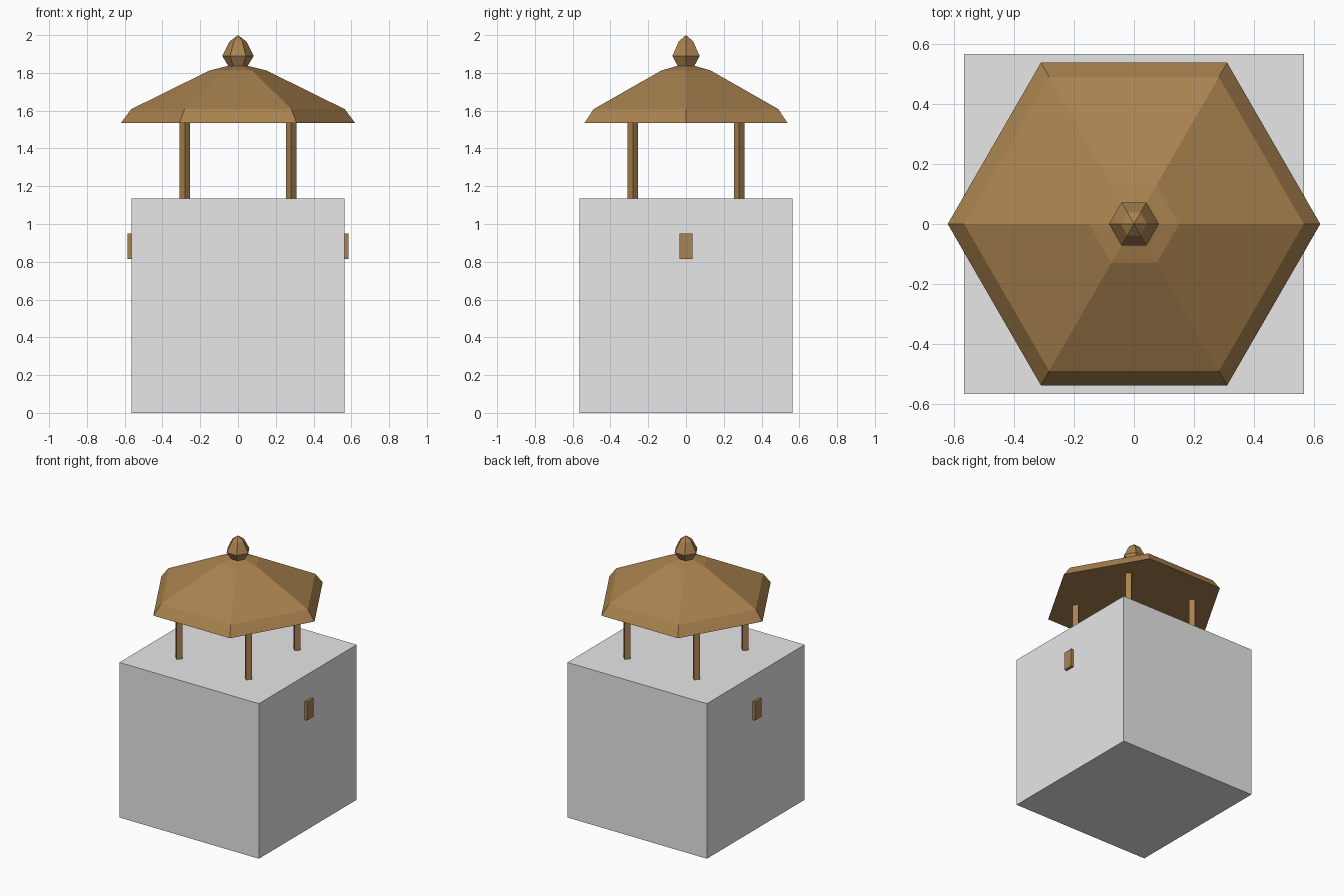
import bpy, bmesh, math

if "Cube" in bpy.data.objects:
    bpy.data.objects.remove(bpy.data.objects["Cube"])


def material(name, colour):
    m = bpy.data.materials.new(name)
    m.diffuse_color = (*colour, 1)
    m.use_nodes = True
    m.node_tree.nodes["Principled BSDF"].inputs["Base Color"].default_value = m.diffuse_color
    return m


stone = material("pale grey", (0.8, 0.8, 0.8))
wood = material("wood brown", (0.40, 0.225, 0.078))


def finish(name, bm, mat):
    bmesh.ops.recalc_face_normals(bm, faces=bm.faces)
    mesh = bpy.data.meshes.new(name)
    bm.to_mesh(mesh)
    bm.free()
    mesh.materials.append(mat)
    obj = bpy.data.objects.new(name, mesh)
    bpy.context.collection.objects.link(obj)
    return obj


def box(name, lo, hi, mat):
    bm = bmesh.new()
    bmesh.ops.create_cube(bm, size=1)
    for v in bm.verts:
        v.co = [(a + b) / 2 + c * (b - a) for a, b, c in zip(lo, hi, v.co)]
    return finish(name, bm, mat)


def turned(name, profile, sides, mat, centre=(0, 0)):
    """Stack flat-sided rings of (radius, height); zero radius makes a tip."""
    bm = bmesh.new()
    rings = []
    for r, z in profile:
        angles = [2 * math.pi * i / sides for i in range(sides)] if r else [0]
        rings.append([bm.verts.new((centre[0] + r * math.cos(a),
                                    centre[1] + r * math.sin(a), z)) for a in angles])
    for a, b in zip(rings, rings[1:]):
        for i in range(sides):
            j = (i + 1) % sides
            if len(b) == 1:
                bm.faces.new((a[i], a[j], b[0]))
            else:
                bm.faces.new((a[i], a[j], b[j], b[i]))
    bm.faces.new(rings[0][::-1])
    if len(rings[-1]) > 1:
        bm.faces.new(rings[-1])
    return finish(name, bm, mat)


# Stone base block
box("base_block", (-0.565, -0.565, 0), (0.565, 0.565, 1.135), stone)

# Small wooden plates on both sides
for side, s in (("left", -1), ("right", 1)):
    xs = sorted((s * 0.56, s * 0.585))
    box(side + "_plate", (xs[0], -0.035, 0.815), (xs[1], 0.035, 0.95), wood)

# Four diamond-section posts
for sy, row in ((-1, "front"), (1, "back")):
    for sx, side in ((-1, "left"), (1, "right")):
        turned(f"{row}_{side}_post", [(0.028, 1.13), (0.028, 1.545)], 4, wood,
               (sx * 0.281, sy * 0.281))

# Six-sided roof and finial
turned("roof", [(0.62, 1.535), (0.565, 1.608), (0.15, 1.813), (0.05, 1.838)], 6, wood)
turned("finial", [(0.05, 1.835), (0.083, 1.89), (0.044, 1.967), (0, 2.0)], 6, wood)
